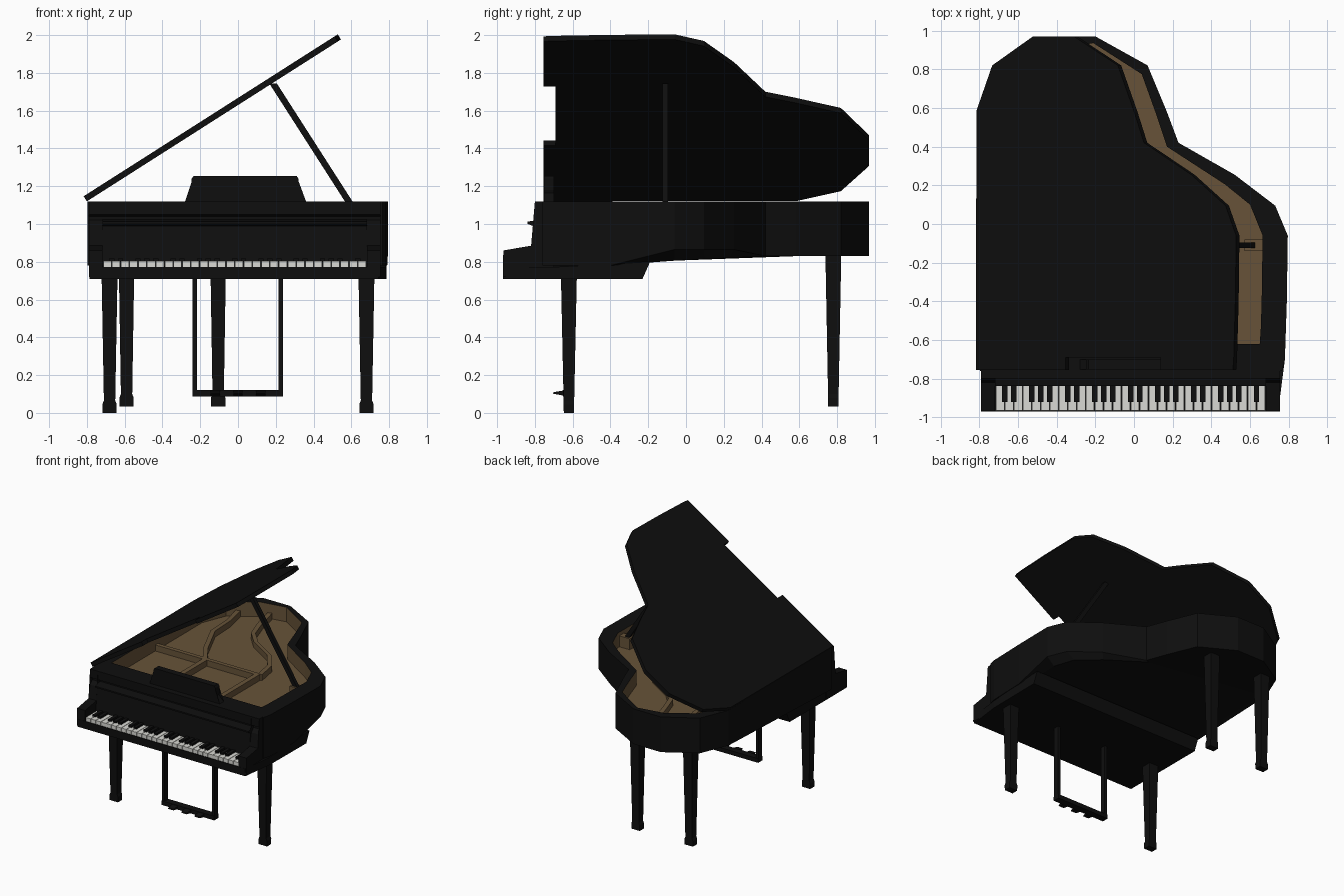
import bpy, bmesh, math
from mathutils import Matrix

if "Cube" in bpy.data.objects:
    bpy.data.objects.remove(bpy.data.objects["Cube"])


def material(name, rgb):
    m = bpy.data.materials.new(name)
    m.diffuse_color = (*rgb, 1)
    m.use_nodes = True
    m.node_tree.nodes["Principled BSDF"].inputs["Base Color"].default_value = m.diffuse_color
    return m


BLACK = material("black lacquer", (0.0045, 0.0045, 0.0045))
WOOD = material("soundboard brown", (0.135, 0.086, 0.040))
IVORY = material("white keys", (0.70, 0.70, 0.66))


def loft(name, rings, mats=(BLACK,), rule=None):
    """Join rings of equal length with quads and cap both ends."""
    bm = bmesh.new()
    vs = [[bm.verts.new(p) for p in r] for r in rings]
    n = len(rings[0])
    caps = [bm.faces.new(vs[0]), bm.faces.new(vs[-1])]
    if rule:
        caps[1].material_index = rule(len(rings) - 1)
    for k in range(len(rings) - 1):
        for i in range(n):
            j = (i + 1) % n
            f = bm.faces.new((vs[k][i], vs[k][j], vs[k + 1][j], vs[k + 1][i]))
            if rule:
                f.material_index = rule(k)
    bmesh.ops.triangulate(bm, faces=caps)
    bmesh.ops.recalc_face_normals(bm, faces=bm.faces)
    me = bpy.data.meshes.new(name)
    bm.to_mesh(me)
    bm.free()
    for m in mats:
        me.materials.append(m)
    ob = bpy.data.objects.new(name, me)
    bpy.context.collection.objects.link(ob)
    return ob


def prism(name, plan, z0, z1, mat=BLACK):
    return loft(name, [[(x, y, z) for x, y in plan] for z in (z0, z1)], (mat,))


def side_profile(name, prof, x0, x1):
    return loft(name, [[(x, y, z) for y, z in prof] for x in (x0, x1)])


def rect(x0, x1, y0, y1):
    return [(x0, y0), (x1, y0), (x1, y1), (x0, y1)]


def box(name, x0, x1, y0, y1, z0, z1, mat=BLACK):
    return prism(name, rect(x0, x1, y0, y1), z0, z1, mat)


# Case: curved rim with brown interior and stepped underside
OUT = [(-.797, -.76), (-.797, .585), (-.70, .82), (-.45, .97), (-.20, .97), (.07, .82), (.17, .58),
       (.23, .42), (.52, .255), (.73, .095), (.795, -.06), (.79, -.4), (.78, -.70), (.765, -.76)]
INN = [(-.72, -.62), (-.72, .56), (-.64, .76), (-.42, .90), (-.21, .935), (.04, .775), (.11, .58),
       (.17, .40), (.47, .205), (.60, .10), (.665, -.06), (.66, -.4), (.655, -.55), (.65, -.62)]


def rim_z(y):
    return .83 if y > .41 else .865 if y > -.1 else .78


def panel_z(y):
    return .83 - .03 * min(1, max(0, (.42 - y) / .6))


under = [((a + c) / 2, (b + d) / 2, panel_z((b + d) / 2)) for (a, b), (c, d) in zip(OUT, INN)]
loft("case", [under,
              [(x, y, rim_z(y)) for x, y in OUT],
              [(x, y, 1.12) for x, y in OUT],
              [(x, y, 1.12) for x, y in INN],
              [(x, y, 1.0) for x, y in INN]],
     (BLACK, WOOD), lambda k: 1 if k >= 3 else 0)

# Frame bars and curved bridges inside the case
box("frame_cross_bar", -.72, .20, -.05, -.015, 1.0, 1.05, WOOD)
box("frame_bar_left", -.29, -.25, -.62, -.03, 1.0, 1.05, WOOD)
box("frame_bar_right", .18, .22, -.62, -.03, 1.0, 1.05, WOOD)
for name, path in (("bridge_left", [(-.30, -.03), (-.40, .12), (-.53, .40), (-.54, .62), (-.58, .80)]),
                   ("bridge_right", [(.20, -.03), (.17, .14), (.06, .29), (-.15, .42), (-.26, .54), (-.32, .72), (-.36, .90)])):
    prism(name, path + [(x + .035, y + .01) for x, y in reversed(path)], 1.0, 1.05, WOOD)

# Key bed with sloped back edge
bed = [(-.785, -.97), (.745, -.97), (.78, -.70), (.785, -.23), (-.785, -.23)]
loft("key_bed", [[(x, y, .71) for x, y in bed],
                 [(x, y + (.04 if y > -.5 else 0), .80 if y > -.5 else .772) for x, y in bed]])

# Arms either side of the keys
arm = [(-.97, .72), (-.967, .86), (-.82, .885), (-.80, .99), (-.77, 1.02), (-.77, 1.04),
       (-.80, 1.05), (-.80, 1.12), (-.70, 1.12), (-.70, .72)]
side_profile("arm_left", arm, -.79, -.718)
side_profile("arm_right", arm, .682, .755)

# Fall board with lip, and front rail above it
fall = [(-.83, .77), (-.81, .99), (-.838, 1.0), (-.838, 1.012), (-.77, 1.025), (-.77, 1.04),
        (-.80, 1.05), (-.80, 1.12), (-.74, 1.12), (-.74, .77)]
side_profile("fall_board", fall, -.718, .682)

# Keys
WHITES, X0, X1 = 30, -.715, .68
step = (X1 - X0) / WHITES
for i in range(WHITES):
    x = X0 + i * step
    box("white_key", x + .002, x + step - .002, -.965, -.82, .77, .803, IVORY)
    if i and i % 7 in (1, 2, 4, 5, 6):
        box("black_key", x - .014, x + .014, -.92, -.82, .80, .818)

# Open lid, notched for the music stand, hinged on the left edge
HINGE = -.80
lid_plan = [(-.80, -.755)] + OUT[1:-1] + [(.775, -.755), (.33, -.755), (.33, -.69), (-.25, -.69), (-.25, -.755)]
lid = prism("lid", [(x - HINGE, y) for x, y in lid_plan], 0, .032)
lid.data.transform(Matrix.Translation((HINGE, 0, 1.12)) @ Matrix.Rotation(-math.radians(32.5), 4, 'Y'))

# Lid prop
loft("lid_prop", [[(x + cx, y, z) for x, y in rect(-.02, .02, -.125, -.095)]
                  for cx, z in ((.605, 1.09), (.185, 1.745))])
box("prop_rest", .57, .67, -.14, -.08, 1.0, 1.09, WOOD)

# Music stand
stand = [(-.28, 1.12), (.36, 1.12), (.315, 1.165), (.32, 1.18), (.32, 1.24), (.31, 1.255),
         (-.235, 1.255), (-.245, 1.24), (-.245, 1.18), (-.235, 1.165)]
loft("music_stand", [[(x, y, z) for x, z in stand] for y in (-.752, -.70)])


# Tapered legs with flared feet
def leg(name, cx, cy, z0, z1):
    levels = [(z0, .038, .027), (z0 + .045, .038, .028), (z0 + .065, .030, .028), (z1, .042, .042)]
    loft(name, [[(cx + x, cy + y, z) for x, y in rect(-w, w, -d, d)] for z, w, d in levels])


leg("front_leg_left", -.68, -.62, 0, .72)
leg("front_leg_right", .68, -.62, 0, .72)
leg("back_leg_left", -.59, .78, .035, .84)
leg("back_leg_right", -.105, .78, .035, .84)

# Pedal frame and pedals
for side, cx in (("left", -.23), ("right", .226)):
    box("pedal_post_" + side, cx - .012, cx + .012, -.645, -.60, .09, .72)
box("pedal_bar", -.242, .238, -.65, -.595, .088, .122)
for cx in (-.12, 0, .12):
    side_profile("pedal", [(-.705, .102), (-.64, .09), (-.64, .12), (-.70, .11)], cx - .025, cx + .025)
